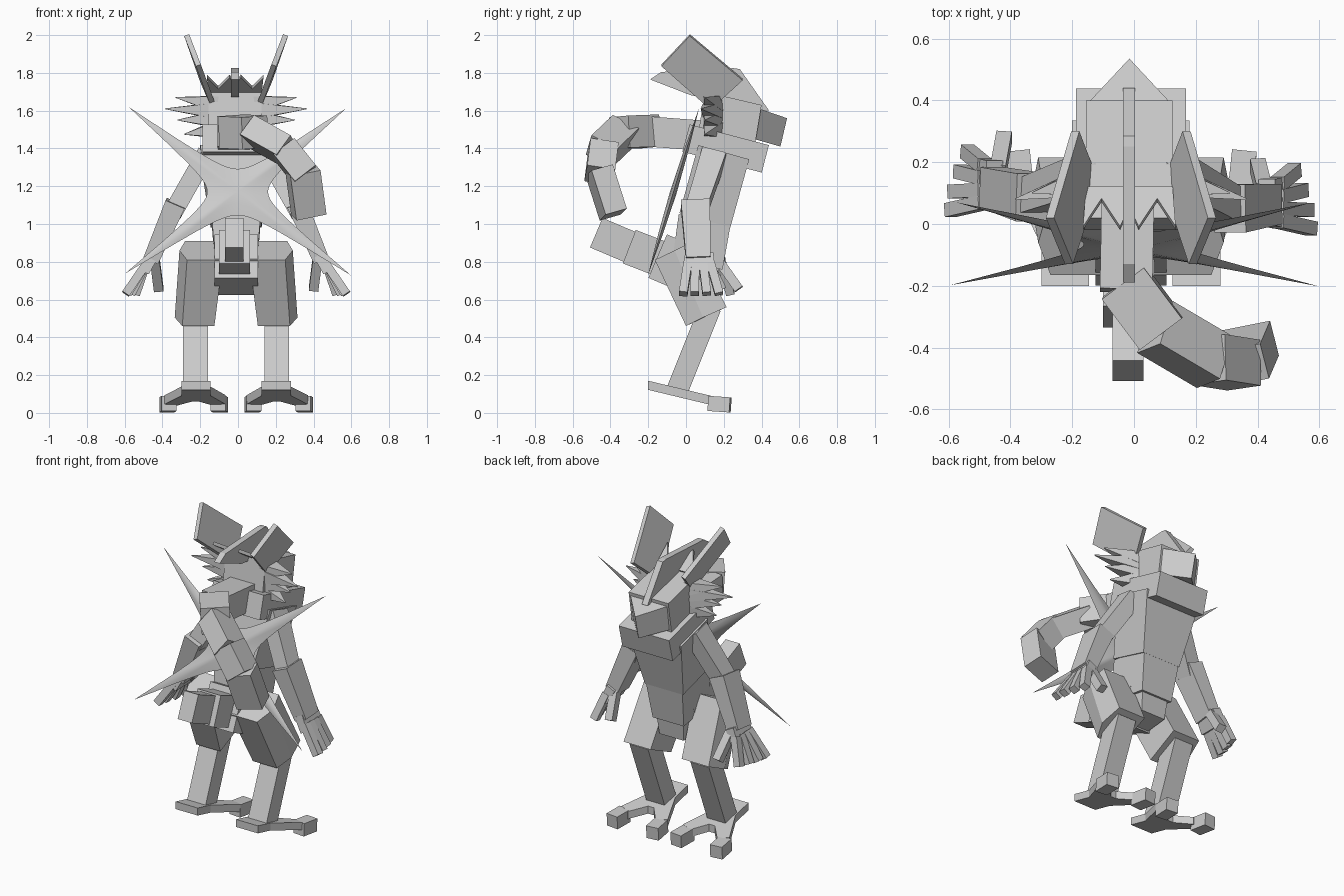
import bpy, bmesh, math
from mathutils import Vector as V

if "Cube" in bpy.data.objects:
    bpy.data.objects.remove(bpy.data.objects["Cube"])

CX = -0.01  # body mirror plane
grey = bpy.data.materials.new("light grey")
grey.diffuse_color = (0.6, 0.6, 0.6, 1)
grey.use_nodes = True
grey.node_tree.nodes["Principled BSDF"].inputs["Base Color"].default_value = grey.diffuse_color


def make(name, verts, faces):
    bm = bmesh.new()
    vs = [bm.verts.new(v) for v in verts]
    for f in faces:
        bm.faces.new([vs[i] for i in f])
    bmesh.ops.recalc_face_normals(bm, faces=bm.faces)
    me = bpy.data.meshes.new(name)
    bm.to_mesh(me)
    bm.free()
    me.materials.append(grey)
    ob = bpy.data.objects.new(name, me)
    bpy.context.collection.objects.link(ob)
    return ob


def loft(name, a, b):
    """Solid between two matching outlines."""
    n = len(a)
    faces = [list(range(n)), list(range(2 * n - 1, n - 1, -1))]
    faces += [(i, (i + 1) % n, n + (i + 1) % n, n + i) for i in range(n)]
    return make(name, list(a) + list(b), faces)


def beam(name, p0, p1, s0, s1=None, side=(1, 0, 0)):
    """Tapered box from p0 to p1; sizes are (along side, across)."""
    p0, p1, s1 = V(p0), V(p1), s1 or s0
    ax = (p1 - p0).normalized()
    u = V(side) - ax * V(side).dot(ax)
    u.normalize()
    w = ax.cross(u)
    ring = lambda p, s: [p + u * s[0] / 2 * i + w * s[1] / 2 * j
                         for i, j in ((-1, -1), (1, -1), (1, 1), (-1, 1))]
    return loft(name, ring(p0, s0), ring(p1, s1))


def side_profile(name, pts, x0, x1):
    return loft(name, [(x0, y, z) for y, z in pts], [(x1, y, z) for y, z in pts])


# torso
beam("chest", (CX, .20, 1.38), (CX, .10, 1.02), (.38, .28), (.27, .28))
beam("belly", (CX, .10, 1.03), (CX, .06, .78), (.26, .28), (.22, .27))
beam("pelvis", (CX, .06, .84), (CX, .08, .64), (.20, .26), (.17, .16))

# tail
beam("tail_root", (CX, .06, .74), (CX, -.15, .83), (.23, .25))
beam("tail_middle", (-.018, -.12, .81), (-.018, -.30, .88), (.165, .19))
beam("tail_tip", (-.02, -.27, .867), (-.02, -.475, .954), (.10, .17))

# neck wrap
beam("neck_wrap", (CX, .0, 1.455), (CX, .42, 1.345), (.355, .15))

# head
side_profile("head", [(.06, 1.45), (.10, 1.70), (.40, 1.63), (.365, 1.42)], -.155, .125)
loft("snout", [(-.15, .36, 1.45), (.12, .36, 1.45), (CX - .005, .50, 1.41)],
     [(-.15, .39, 1.61), (.12, .39, 1.61), (CX - .005, .535, 1.56)])
side_profile("head_crest", [(-.19, 1.765), (-.13, 1.805), (.25, 1.825), (.285, 1.82),
                            (.44, 1.60), (.36, 1.60), (.2, 1.66), (.03, 1.68)],
             -.036, .004)

# jagged plate flaring up from the back of the head
jag = [(-.165, 1), (-.105, .3), (-.045, 1), (-.015, .5), (.015, 1), (.075, .3), (.135, 1)]
plate = [V((.125, .11, 1.69)), V((-.155, .11, 1.69))]
plate += [V((x, .11 - .13 * t, 1.69 + .085 * t)) for x, t in jag]
loft("cap_back", plate, [p + V((0, .012, .016)) for p in plate])

for s, tag in ((-1, "left"), (1, "right")):
    P = lambda x, y, z: V((CX + s * x, y, z))

    # ear fin
    fin = [P(.262, .02, 2.0), P(.18, .30, 1.765), P(.115, .13, 1.61), P(.20, -.13, 1.84)]
    n = (fin[1] - fin[0]).cross(fin[3] - fin[0]).normalized() * .014
    loft(f"{tag}_ear_fin", [p + n for p in fin], [p - n for p in fin])

    # spiky cheek tuft
    for k, (x, y, z, zb) in enumerate(((.32, .10, 1.67, 1.635), (.375, .08, 1.61, 1.60),
                                       (.31, .10, 1.55, 1.555), (.275, .10, 1.475, 1.50))):
        beam(f"{tag}_cheek_spike_{k}", P(.11, .145, zb), P(x, y, z),
             (.11, .085), (.004, .004), side=(0, 1, 0))

    # arm, the left one held a little further forward
    f = .06 if s < 0 else 0.0
    beam(f"{tag}_upper_arm", P(.16, .15, 1.37), P(.335, .05 + f * .6, 1.06),
         (.13, .10), (.11, .10), side=(0, 1, 0))
    beam(f"{tag}_forearm", P(.32, .05 + f * .6, 1.11), P(.45, .065 + f * .9, .81),
         (.155, .11), (.13, .085), side=(0, 1, 0))
    beam(f"{tag}_palm", P(.44, .07 + f, .835), P(.485, .07 + f, .745),
         (.15, .06), (.17, .05), side=(0, 1, 0))
    for k, (y, x) in enumerate(((-.015, .585), (.045, .575), (.11, .555), (.175, .53))):
        beam(f"{tag}_finger_{k}", P(.475, .01 + .04 * k + f, .79), P(x, y + f, .63),
             (.045, .045), side=(0, 1, 0))
    beam(f"{tag}_thumb", P(.43, .11 + f, .81), P(.41, .19 + f * 1.5, .655),
         (.05, .05), side=(1, 0, 0))

    # leg
    top = [P(.07, -.165, .81), P(.26, -.165, .81), P(.30, -.06, .86),
           P(.27, .04, .91), P(.08, .04, .91)]
    low = [P(.115, .0, .46), P(.285, .0, .46), P(.325, .09, .505),
           P(.30, .215, .56), P(.11, .215, .56)]
    loft(f"{tag}_thigh", low, top)
    beam(f"{tag}_shin", P(.215, -.05, .11), P(.215, .13, .56), (.13, .115))

    # foot with two splayed toes
    plan = [(.135, -.20), (.135, -.07), (.055, .12), (.12, .15), (.195, .06),
            (.235, .06), (.315, .15), (.38, .12), (.29, -.07), (.29, -.20)]
    foot = lambda t: [P(x, y, .10 - .24 * y + t) for x, y in plan]
    loft(f"{tag}_foot", foot(-.026), foot(.022))
    for k, (x0, dx) in enumerate(((.095, -.012), (.355, .012))):
        beam(f"{tag}_toe_{k}", P(x0, .12, .05), P(x0 + dx, .235, .042), (.08, .08))

# curling scarf behind the neck
path = [(-.02, .06, 1.47), (-.025, -.20, 1.49), (.08, -.34, 1.485),
        (.25, -.44, 1.39), (.345, -.455, 1.27), (.375, -.385, 1.05)]
sizes = [(.17, .16), (.17, .17), (.16, .13), (.15, .14), (.165, .12)]
sides = [(1, 0, 0), (1, -.5, 0), (.4, -1, 0), (.3, -1, -.2), (1, .2, .2)]
for k in range(5):
    a, b = V(path[k]), V(path[k + 1])
    d = (b - a).normalized() * .015
    beam(f"scarf_{k}", a - d, b + (d if k < 4 else d * 0), sizes[k], side=sides[k])

# four-pointed throwing star on the back: rational curves between tips, domed faces
tips = [V((.575, .445)), V((-.575, .45)), V((-.595, -.43)), V((.60, -.44))]
ctrl = [V((0, .07)), V((-.09, 0)), V((0, -.07)), V((.09, 0))]
N, W = 16, 6
rim = []
for q in range(4):
    a, c, b = tips[q], ctrl[q], tips[(q + 1) % 4]
    for i in range(N):
        t = i / N
        k0, k1, k2 = (1 - t) ** 2, 2 * W * t * (1 - t) / 2, t * t
        rim.append((a * k0 + c * 2 * k1 + b * k2) / (k0 + 2 * k1 + k2))
C = V((-.002, -.067, 1.168))
up, out = V((0, .306, 1)), V((0, -.956, .293))
place = lambda p, h: C + V((p.x, 0, 0)) + up * p.y + out * h
M = len(rim)
verts = [place(p, 0) for p in rim]
for sgn in (1, -1):
    verts += [place(p * .5, sgn * .012) for p in rim]
verts += [place(V((0, 0)), .018), place(V((0, 0)), -.018)]
faces = []
for k in (1, 2):
    for i in range(M):
        j = (i + 1) % M
        faces += [(i, j, k * M + j, k * M + i), (k * M + i, k * M + j, 3 * M + k - 1)]
star = make("throwing_star", verts, faces)
bpy.context.view_layer.objects.active = star
star.select_set(True)
bpy.ops.object.shade_smooth_by_angle(angle=math.radians(50))
